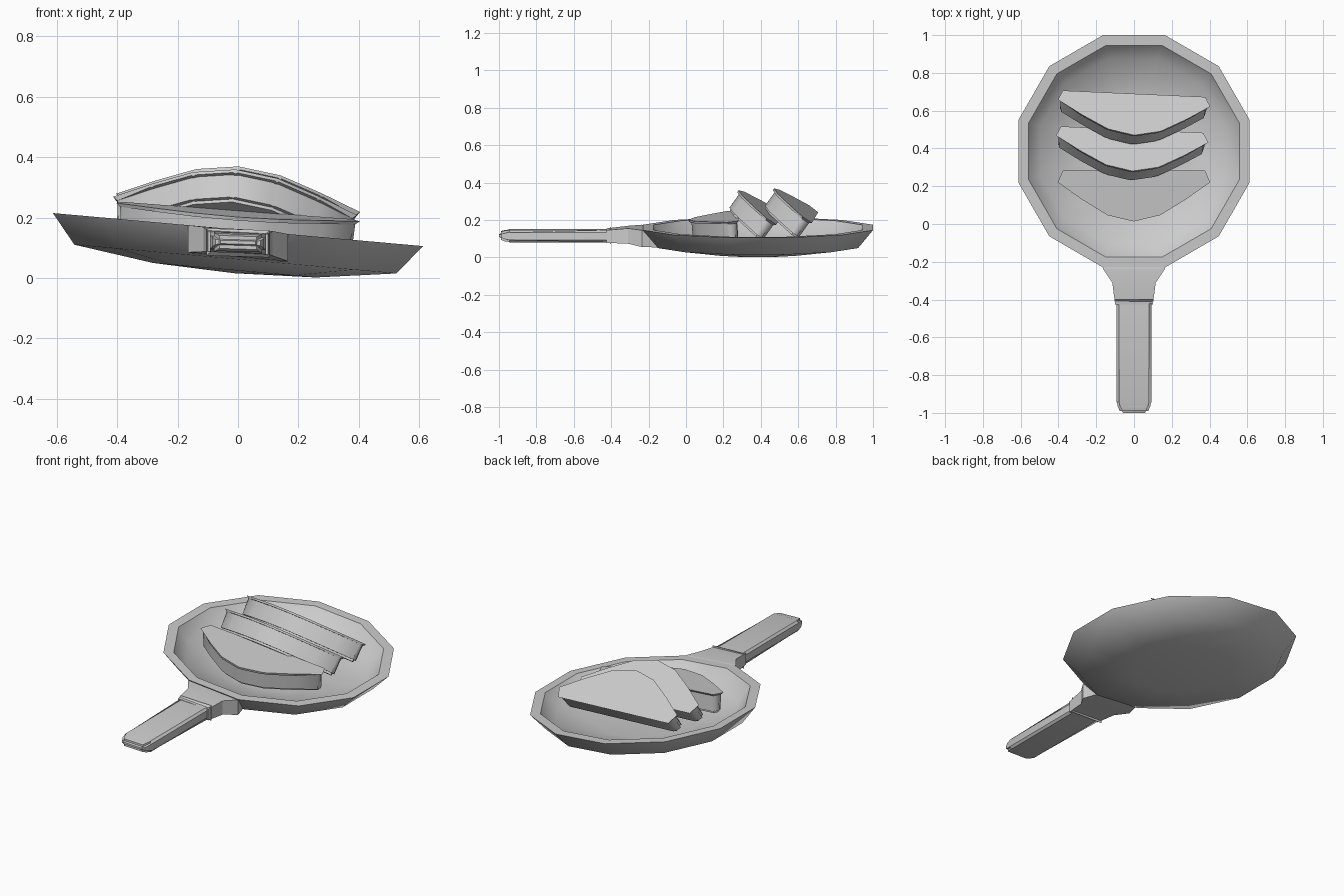
import bpy, bmesh, math
from mathutils import Matrix

if "Cube" in bpy.data.objects:
    bpy.data.objects.remove(bpy.data.objects["Cube"])

grey = bpy.data.materials.new("plain_grey")
grey.use_nodes = True
colour = (0.6, 0.6, 0.6, 1)
grey.diffuse_color = colour
grey.node_tree.nodes["Principled BSDF"].inputs["Base Color"].default_value = colour


def loft(name, rings, smooth, caps=True, bevel=0, segments=2):
    """Skin a row of equal-length rings and add the result to the scene."""
    bm = bmesh.new()
    loops = [[bm.verts.new(p) for p in ring] for ring in rings]
    n = len(loops[0])
    for a, b in zip(loops, loops[1:]):
        for i in range(n):
            j = (i + 1) % n
            bm.faces.new((a[i], a[j], b[j], b[i]))
    if caps:
        bm.faces.new(loops[0])
        bm.faces.new(loops[-1])
    bmesh.ops.remove_doubles(bm, verts=bm.verts, dist=1e-5)
    if bevel:
        bmesh.ops.bevel(bm, geom=bm.edges[:], offset=bevel, segments=segments,
                        affect='EDGES', clamp_overlap=True)
    bmesh.ops.recalc_face_normals(bm, faces=bm.faces)
    mesh = bpy.data.meshes.new(name)
    bm.to_mesh(mesh)
    bm.free()
    mesh.materials.append(grey)
    ob = bpy.data.objects.new(name, mesh)
    bpy.context.collection.objects.link(ob)
    if smooth:
        bpy.ops.object.select_all(action='DESELECT')
        ob.select_set(True)
        bpy.context.view_layer.objects.active = ob
        bpy.ops.object.shade_smooth_by_angle(angle=math.radians(smooth))
    return ob


# Pan: twelve-sided bowl, outer underside first, then over the rim to the floor
profile = [(0, -0.145), (0.27, -0.135), (0.535, -0.098), (0.615, 0),
           (0.56, 0), (0.49, -0.085), (0.25, -0.118), (0, -0.126)]


def twelve_sides(apothem, z):
    r = apothem / math.cos(math.pi / 12)
    angles = [(k + 0.5) * math.pi / 6 for k in range(12)]
    return [(r * math.cos(a), r * math.sin(a), z) for a in angles]


pan = loft("pan", [twelve_sides(r, z) for r, z in profile], 48, caps=False)
pan.location = (0, 0.385, 0.16)
pan.rotation_euler = (0, 0.089, 0)


# Handle: flared neck and rounded grip, rolled slightly with the pan
def cross_section(y, half, low, high, roll):
    corners = [(-half, low), (half, low), (half, high), (-half, high)]
    return [(x, y, z - roll * x) for x, z in corners]


loft("handle_neck", [cross_section(*s) for s in (
    (-0.155, 0.14, 0.066, 0.11, 0.089),
    (-0.235, 0.165, 0.07, 0.16, 0.089),
    (-0.31, 0.115, 0.08, 0.162, 0.06),
    (-0.425, 0.1, 0.083, 0.15, 0.05))], 20)

loft("handle_grip", [cross_section(*s) for s in (
    (-0.4, 0.092, 0.083, 0.149, 0.03),
    (-0.955, 0.092, 0.083, 0.149, 0.03),
    (-1.0, 0.07, 0.1, 0.135, 0.03))], 40, bevel=0.012)


# Slices: thick half rounds, one lying flat and two leaning on each other
half_outline = [(0.37, 0), (0.39, 0.045), (0.27, 0.13), (0.135, 0.213)]
outline = half_outline + [(0, 0.245)] + [(-x, v) for x, v in reversed(half_outline)]


def slice_part(name, location, rotation):
    rings = [[(x, -v, z) for x, v in outline] for z in (0, -0.115)]
    ob = loft(name, rings, 40, bevel=0.012)
    ob.location = location
    ob.rotation_euler = rotation


slice_part("front_slice", (0, 0.27, 0.222), (0.08, 0.075, 0))
slice_part("middle_slice", (-0.01, 0.49, 0.21), (-0.62, 0.075, -0.045))
slice_part("back_slice", (0, 0.68, 0.22), (-0.62, 0.075, -0.045))
